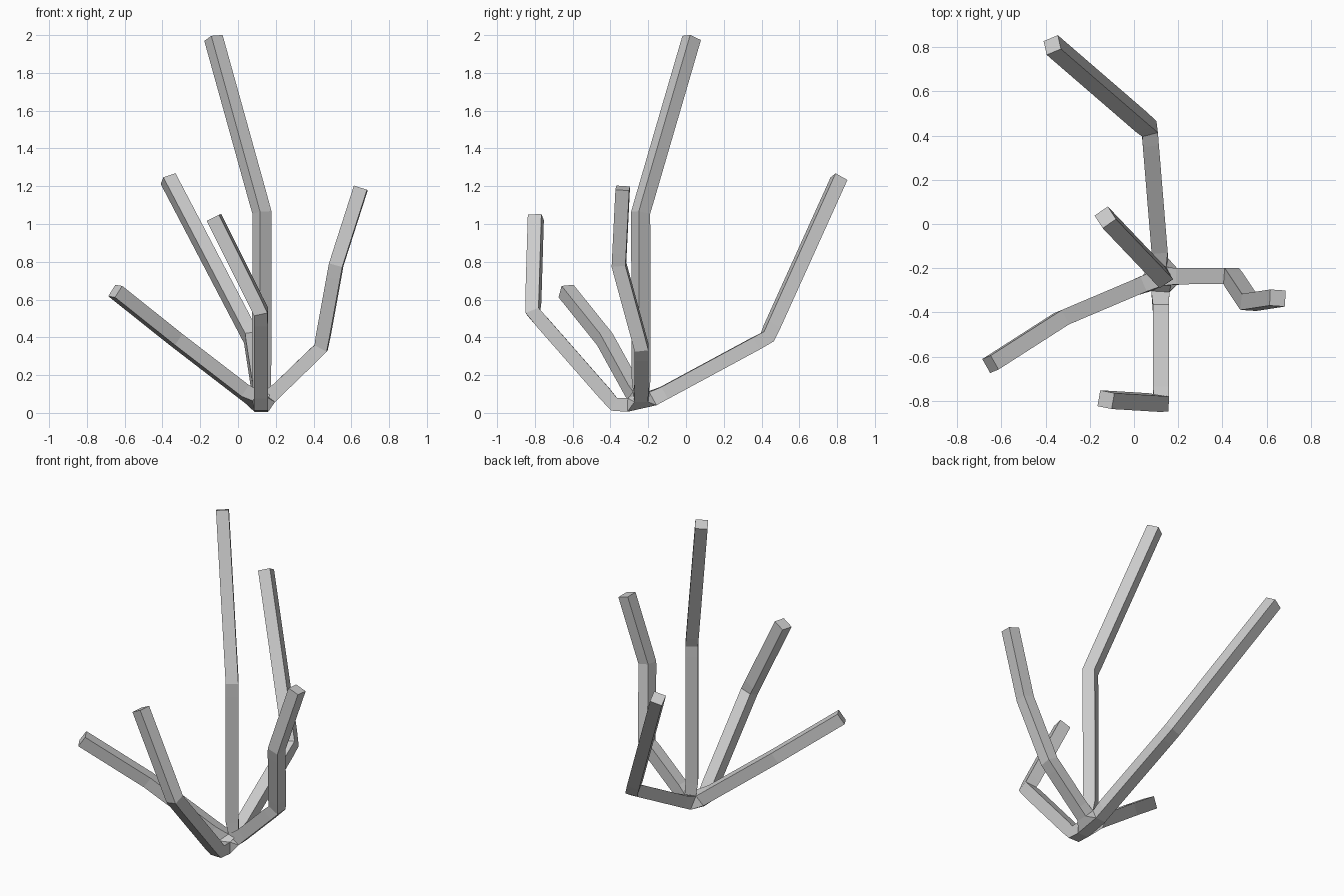
import bpy

if "Cube" in bpy.data.objects:
    bpy.data.objects.remove(bpy.data.objects["Cube"])

# One flat colour
grey = bpy.data.materials.new("light_grey")
grey.diffuse_color = (0.6, 0.6, 0.6, 1)
grey.use_nodes = True
grey.node_tree.nodes["Principled BSDF"].inputs["Base Color"].default_value = grey.diffuse_color

# Centre lines of the five branches, all leaving a common hub
hub = (0.125, -0.237, 0.04)
branches = [
    [(0.127, -0.24, 1.06), (-0.13, 0.03, 1.985)],                        # tall middle
    [(0.07, 0.43, 0.40), (-0.37, 0.81, 1.24)],                           # back
    [(-0.33, -0.43, 0.39), (-0.65, -0.635, 0.645)],                      # left
    [(0.122, -0.38, 0.045), (0.122, -0.81, 0.535), (-0.127, -0.795, 1.035)],  # front
    [(0.44, -0.235, 0.345), (0.52, -0.355, 0.785), (0.65, -0.335, 1.19)],     # right
]
verts, edges = [hub], []
for path in branches:
    prev = 0
    for p in path:
        verts.append(p)
        edges.append((prev, len(verts) - 1))
        prev = len(verts) - 1

mesh = bpy.data.meshes.new("branches")
mesh.from_pydata(verts, edges, [])
mesh.materials.append(grey)
obj = bpy.data.objects.new("branches", mesh)
bpy.context.collection.objects.link(obj)

# Square-sectioned skin around the centre lines
bpy.context.view_layer.objects.active = obj
obj.select_set(True)
bpy.ops.object.modifier_add(type='SKIN')
for i, sv in enumerate(mesh.skin_vertices[0].data):
    sv.radius = (0.0365, 0.0365)
    sv.use_root = i == 0
